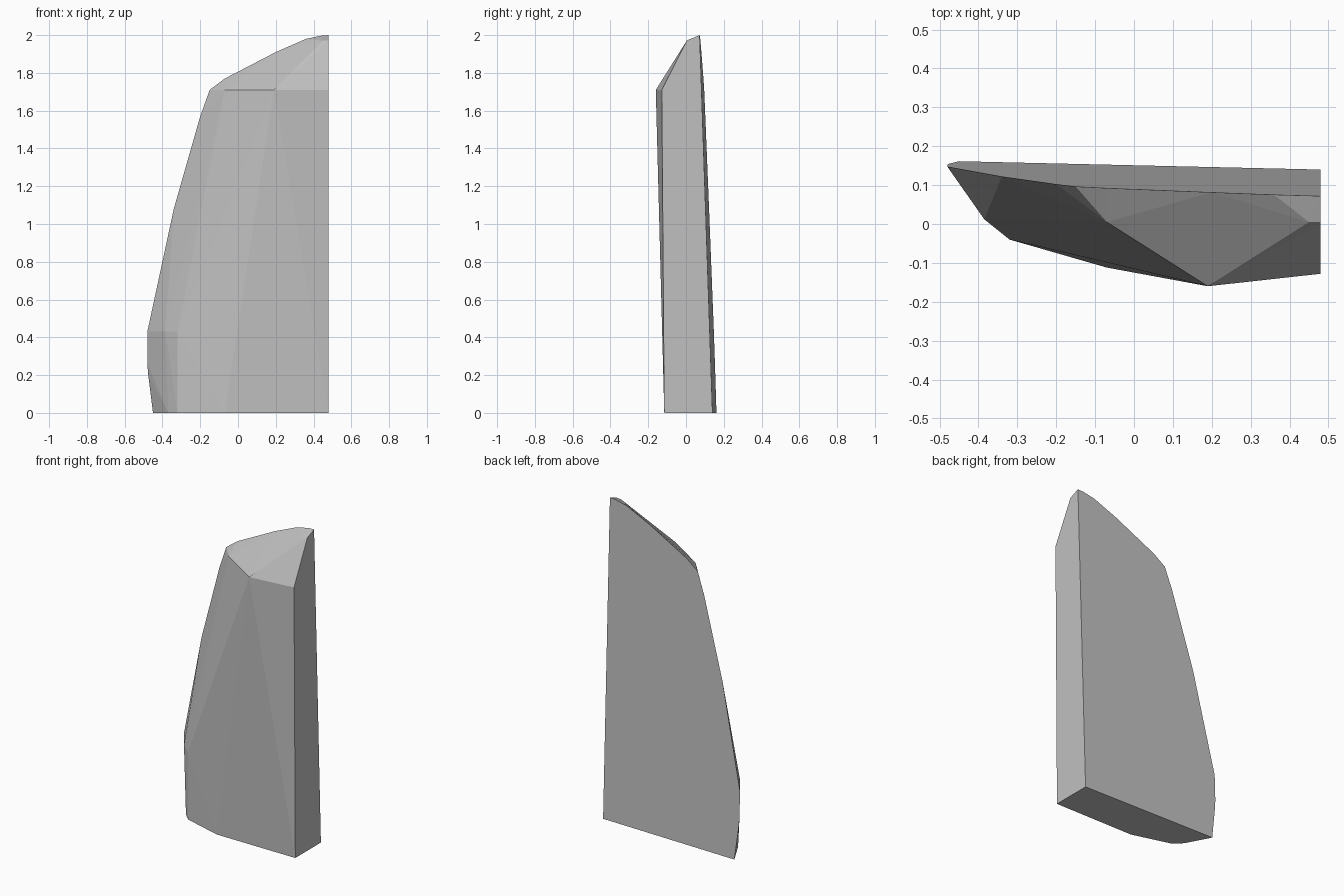
import bpy, bmesh

if "Cube" in bpy.data.objects:
    bpy.data.objects.remove(bpy.data.objects["Cube"])

grey = bpy.data.materials.new("stone grey")
grey.diffuse_color = (0.53, 0.53, 0.53, 1)
grey.use_nodes = True
grey.node_tree.nodes["Principled BSDF"].inputs["Base Color"].default_value = grey.diffuse_color


def back_y(x, z):
    # the back is one flat plane, leaning slightly forward
    return 0.14 - 0.034 * z - 0.023 * (x - 0.48)


# outline of the flat back (x, z)
back = [(0.48, 0), (-0.45, 0), (-0.475, 0.2), (-0.48, 0.26), (-0.48, 0.43),
        (-0.34, 1.08), (-0.2, 1.57), (-0.15, 1.71), (-0.07, 1.77),
        (0.2, 1.91), (0.36, 1.98), (0.44, 1.997), (0.48, 2.0)]

# chiselled front corners (x, y, z)
front = [(0.48, -0.115, 0), (-0.07, -0.112, 0), (-0.32, -0.04, 0), (-0.37, 0.01, 0),
         (-0.32, -0.04, 0.43), (-0.385, 0.012, 0.43),
         (-0.07, 0.005, 1.71), (0.19, -0.16, 1.71), (0.48, -0.128, 1.71),
         (0.45, 0.005, 1.97), (0.48, 0.005, 1.972)]

# stone slab: convex hull of the back outline and the front corners
bm = bmesh.new()
for p in [(x, back_y(x, z), z) for x, z in back] + front:
    bm.verts.new(p)
res = bmesh.ops.convex_hull(bm, input=bm.verts[:])
loose = [v for v in bm.verts if not v.link_faces]
bmesh.ops.delete(bm, geom=loose, context='VERTS')
bmesh.ops.dissolve_limit(bm, angle_limit=0.01, verts=bm.verts[:], edges=bm.edges[:])
bmesh.ops.recalc_face_normals(bm, faces=bm.faces[:])

mesh = bpy.data.meshes.new("stone_slab")
bm.to_mesh(mesh)
bm.free()
mesh.materials.append(grey)
bpy.context.collection.objects.link(bpy.data.objects.new("stone_slab", mesh))
